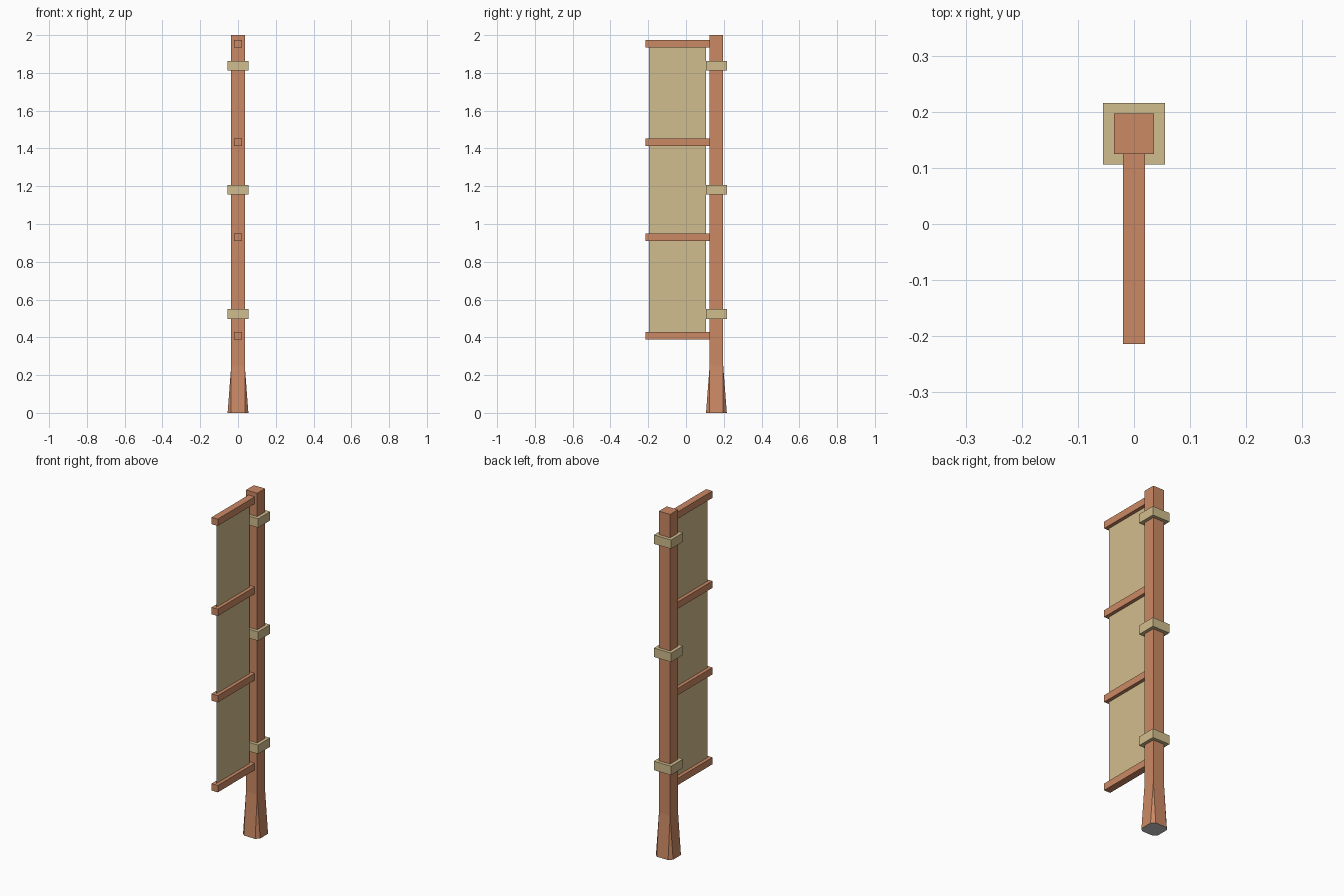
import bpy, bmesh
from mathutils import Vector

if "Cube" in bpy.data.objects:
    bpy.data.objects.remove(bpy.data.objects["Cube"])


def material(name, color):
    m = bpy.data.materials.new(name)
    m.diffuse_color = (*color, 1)
    m.use_nodes = True
    m.node_tree.nodes["Principled BSDF"].inputs["Base Color"].default_value = m.diffuse_color
    return m


wood = material("wood", (0.60, 0.25, 0.13))
cloth = material("cloth", (0.64, 0.51, 0.27))
grey = material("underside_grey", (0.8, 0.8, 0.8))
POST_Y = 0.161


def finish(name, bm, *mats):
    me = bpy.data.meshes.new(name)
    bm.to_mesh(me)
    bm.free()
    for m in mats:
        me.materials.append(m)
    ob = bpy.data.objects.new(name, me)
    bpy.context.collection.objects.link(ob)
    return ob


def box(name, lo, hi, mat):
    lo, hi = Vector(lo), Vector(hi)
    bm = bmesh.new()
    bmesh.ops.create_cube(bm, size=1)
    bmesh.ops.scale(bm, vec=hi - lo, verts=bm.verts)
    bmesh.ops.translate(bm, vec=(lo + hi) / 2, verts=bm.verts)
    return finish(name, bm, mat)


# Post: square shaft flaring to an octagonal foot
bm = bmesh.new()
a, b = 0.036, 0.055
signs = [(-1, -1), (1, -1), (1, 1), (-1, 1)]
top, knee, foot = [], [], []
for sx, sy in signs:
    top.append(bm.verts.new((sx * a, POST_Y + sy * a, 2.0)))
    knee.append(bm.verts.new((sx * a, POST_Y + sy * a, 0.25)))
    pair = [(sx * a, sy * b), (sx * b, sy * a)]
    if sx * sy > 0:
        pair.reverse()
    foot += [bm.verts.new((x, POST_Y + y, 0)) for x, y in pair]
bm.faces.new(top)
for i in range(4):
    j = (i + 1) % 4
    bm.faces.new((knee[i], knee[j], top[j], top[i]))
    bm.faces.new((foot[2 * i + 1], foot[2 * j], knee[j], knee[i]))
    bm.faces.new((foot[2 * i], foot[2 * i + 1], knee[i]))
bm.faces.new(foot[::-1]).material_index = 1
bmesh.ops.recalc_face_normals(bm, faces=bm.faces)
finish("post", bm, wood, grey)

# Bands wrapped around the post
for i, z in enumerate((0.524, 1.181, 1.838)):
    box(f"band_{i + 1}", (-b, POST_Y - b, z - 0.026), (b, POST_Y + b, z + 0.026), cloth)

# Cross bars reaching forward from the post
for i, z in enumerate((0.408, 0.93, 1.432, 1.955)):
    box(f"cross_bar_{i + 1}", (-0.02, -0.214, z - 0.02), (0.02, 0.135, z + 0.02), wood)

# Cloth panel: a single thin sheet
bm = bmesh.new()
bm.faces.new([bm.verts.new((0, y, z)) for y, z in
              ((-0.197, 0.408), (0.105, 0.408), (0.105, 1.955), (-0.197, 1.955))])
finish("cloth_panel", bm, cloth)
